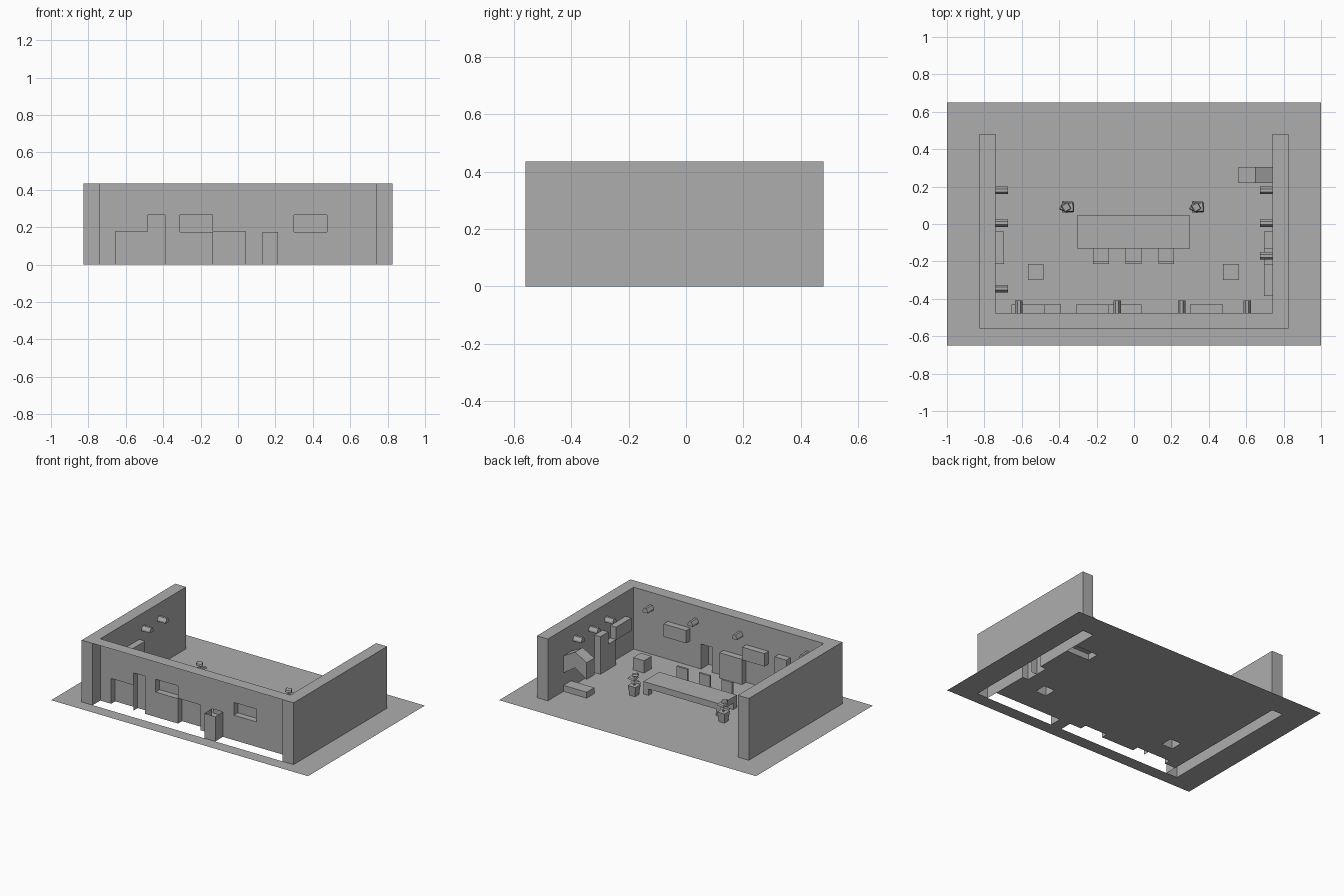
import bpy, bmesh, math
from mathutils import Matrix

if "Cube" in bpy.data.objects:
    bpy.data.objects.remove(bpy.data.objects["Cube"])

grey = bpy.data.materials.new("plain grey")
grey.diffuse_color = (0.42, 0.42, 0.42, 1)
grey.use_nodes = True
grey.node_tree.nodes["Principled BSDF"].inputs["Base Color"].default_value = grey.diffuse_color


def finish(name, bm):
    me = bpy.data.meshes.new(name)
    bm.to_mesh(me)
    bm.free()
    me.materials.append(grey)
    ob = bpy.data.objects.new(name, me)
    bpy.context.collection.objects.link(ob)
    return ob


def box(name, x, y, z, skip=""):
    """Box from ranges; skip lists open sides, e.g. '-z +y'."""
    bm = bmesh.new()
    bmesh.ops.create_cube(bm, size=1)
    for v in bm.verts:
        v.co = [r[0] if c < 0 else r[1] for c, r in zip(v.co, (x, y, z))]
    bm.normal_update()
    gone = []
    for f in bm.faces:
        i = max(range(3), key=lambda k: abs(f.normal[k]))
        if ("+" if f.normal[i] > 0 else "-") + "xyz"[i] in skip:
            gone.append(f)
    bmesh.ops.delete(bm, geom=gone, context='FACES')
    return finish(name, bm)


def sheet(name, u, v, holes, place, keep=(), flip=False):
    """Flat sheet with rectangular holes (u0, u1, v0, v1)."""
    def inside(a, b, rs):
        return any(r[0] < a < r[1] and r[2] < b < r[3] for r in rs)
    rects = list(holes) + list(keep)
    us = sorted({*u, *[c for r in rects for c in r[:2]]})
    vs = sorted({*v, *[c for r in rects for c in r[2:]]})
    bm = bmesh.new()
    for a, b in zip(us, us[1:]):
        for c, d in zip(vs, vs[1:]):
            m, n = (a + b) / 2, (c + d) / 2
            if inside(m, n, holes) and not inside(m, n, keep):
                continue
            pts = [(a, c), (b, c), (b, d), (a, d)]
            f = bm.faces.new([bm.verts.new(place(*p)) for p in pts])
            if flip:
                f.normal_flip()
    bmesh.ops.remove_doubles(bm, verts=bm.verts, dist=1e-5)
    bmesh.ops.dissolve_limit(bm, angle_limit=0.01, verts=bm.verts, edges=bm.edges)
    return finish(name, bm)


def prism(name, profile, depth, matrix):
    """Profile in local xz, extruded along local y, then placed."""
    bm = bmesh.new()
    f = bm.faces.new([bm.verts.new((x, 0, z)) for x, z in profile])
    ext = bmesh.ops.extrude_face_region(bm, geom=[f])["geom"]
    for e in ext:
        if isinstance(e, bmesh.types.BMVert):
            e.co.y += depth
    bmesh.ops.recalc_face_normals(bm, faces=bm.faces)
    bmesh.ops.transform(bm, matrix=matrix, verts=bm.verts)
    return finish(name, bm)


H, XO, XI, YO, YI, YB = 0.435, 0.825, 0.74, -0.56, -0.475, 0.48
LOW, SHELF, TALL = (0, 0.178), (0.175, 0.265), (0, 0.265)

# Units pushed out of the walls: (start, end, height range)
front_units = [(-0.655, -0.48, LOW), (-0.48, -0.39, TALL), (-0.31, -0.135, SHELF),
               (-0.135, 0.04, LOW), (0.30, 0.475, SHELF)]
right_units = [(-0.13, -0.04, TALL), (-0.215, -0.13, LOW), (-0.385, -0.215, SHELF)]
left_units = [(-0.215, -0.04, SHELF)]
niche = (0.13, 0.215, 0, 0.175)
floor_holes = [(-XO, -XI, YO, YB), (XI, XO, YO, YB), (-XI, XI, YO, YI)]

for a, b, z in front_units:
    box("front_cabinet", (a, b), (YI, -0.43), z, "-y -z" if z[0] == 0 else "-y")
    if z[0] == 0:
        floor_holes.append((a, b, YI, -0.43))
for a, b, z in right_units:
    box("right_cabinet", (0.695, XI), (a, b), z, "+x -z" if z[0] == 0 else "+x")
    if z[0] == 0:
        floor_holes.append((0.695, XI, a, b))
for a, b, z in left_units:
    box("left_cabinet", (-XI, -0.695), (a, b), z, "-x")
box("door_niche", niche[:2], (YO, YI), niche[2:], "+y -z +z")

# Hollow wall shells with openings behind the units
holes = [(a, b, *z) for a, b, z in front_units] + [niche]
sheet("front_wall", (-XI, XI), (0, H), holes, lambda u, v: (u, YI, v), flip=True)
for s, units, side in ((1, right_units, "right"), (-1, left_units, "left")):
    sheet(side + "_wall_inner", (YO, YB), (0, H), [(a, b, *z) for a, b, z in units],
          lambda u, v: (s * XI, u, v), flip=s > 0)
    sheet(side + "_wall_outer", (YO, YB), (0, H), [],
          lambda u, v: (s * XO, u, v), flip=s < 0)
    for y in (YO, YB):
        sheet(side + "_wall_end", (XI, XO), (0, H), [],
              lambda u, v: (s * u, y, v), flip=(s > 0) == (y > 0))
sheet("wall_top", (-XO, XO), (YO, YB), [(-XI, XI, YI, YB)], lambda u, v: (u, v, H))

# Square stools
for s in (-1, 1):
    x = (0.477, 0.562) if s > 0 else (-0.568, -0.483)
    box("side_stool", x, (-0.30, -0.215), (0, 0.087), "-z")
    floor_holes.append((*x, -0.30, -0.215))

# Hearth block and gabled hood
box("hearth", (0.56, XI), (0.22, 0.305), (0, 0.042), "-z")
floor_holes.append((0.56, XI, 0.22, 0.305))
prism("gabled_hood", [(0.56, 0.13), (0.65, 0.19), (XI, 0.13), (XI, 0.25),
                      (0.65, 0.30), (0.56, 0.25)], 0.085,
      Matrix.Translation((0, 0.22, 0)))

# Floor, open under the hollow parts
sheet("floor", (-1, 1), (-0.65, 0.65), floor_holes, lambda u, v: (u, v, 0),
      keep=[(niche[0], niche[1], YO, YI)])

# Long table with end legs
box("table_top", (-0.305, 0.30), (-0.13, 0.045), (0.045, 0.088))
for x in (-0.305, 0.26):
    for y in (-0.13, 0.005):
        box("table_leg", (x, x + 0.04), (y, y + 0.04), (0, 0.045))

# Chairs
for x in (-0.22, -0.045, 0.13):
    box("chair_seat", (x, x + 0.085), (-0.2, -0.128), (0, 0.045))
    box("chair_back", (x, x + 0.085), (-0.215, -0.2), (0, 0.125))

# Potted plants
for px in (-0.355, 0.34):
    bm = bmesh.new()
    bmesh.ops.create_cone(bm, cap_ends=True, segments=4, radius1=0.03, radius2=0.042,
                          depth=0.07, matrix=Matrix.Translation((px, 0.09, 0.035))
                          @ Matrix.Rotation(math.pi / 4, 4, 'Z'))
    finish("plant_pot", bm)
    for i, (dx, z, r) in enumerate(((-0.012, 0.095, 0.035), (0.008, 0.12, 0.036), (-0.008, 0.145, 0.03))):
        bm = bmesh.new()
        bmesh.ops.create_cone(bm, cap_ends=True, segments=4, radius1=r, radius2=r * 0.8,
                              depth=0.012, matrix=Matrix.Translation((px + dx, 0.09, z))
                              @ Matrix.Rotation(0.3 + i * 0.5, 4, 'Z')
                              @ Matrix.Rotation(0.15 * (-1) ** i, 4, 'X'))
        finish("plant_leaf", bm)
    box("plant_stem", (px - 0.005, px + 0.005), (0.085, 0.095), (0.07, 0.145))

# Wall lamps
lamp = [(-0.02, 0), (0.02, 0), (0.02, 0.012), (0.008, 0.032), (-0.008, 0.032), (-0.02, 0.012)]
spots = [(x, YI, 0) for x in (-0.615, -0.09, 0.255, 0.605)]
spots += [(XI, y, math.pi / 2) for y in (0.18, 0.005, -0.17)]
spots += [(-XI, y, -math.pi / 2) for y in (0.18, 0.005, -0.345)]
for x, y, a in spots:
    prism("wall_lamp", lamp, 0.065,
          Matrix.Translation((x, y, 0.315)) @ Matrix.Rotation(a, 4, 'Z'))
